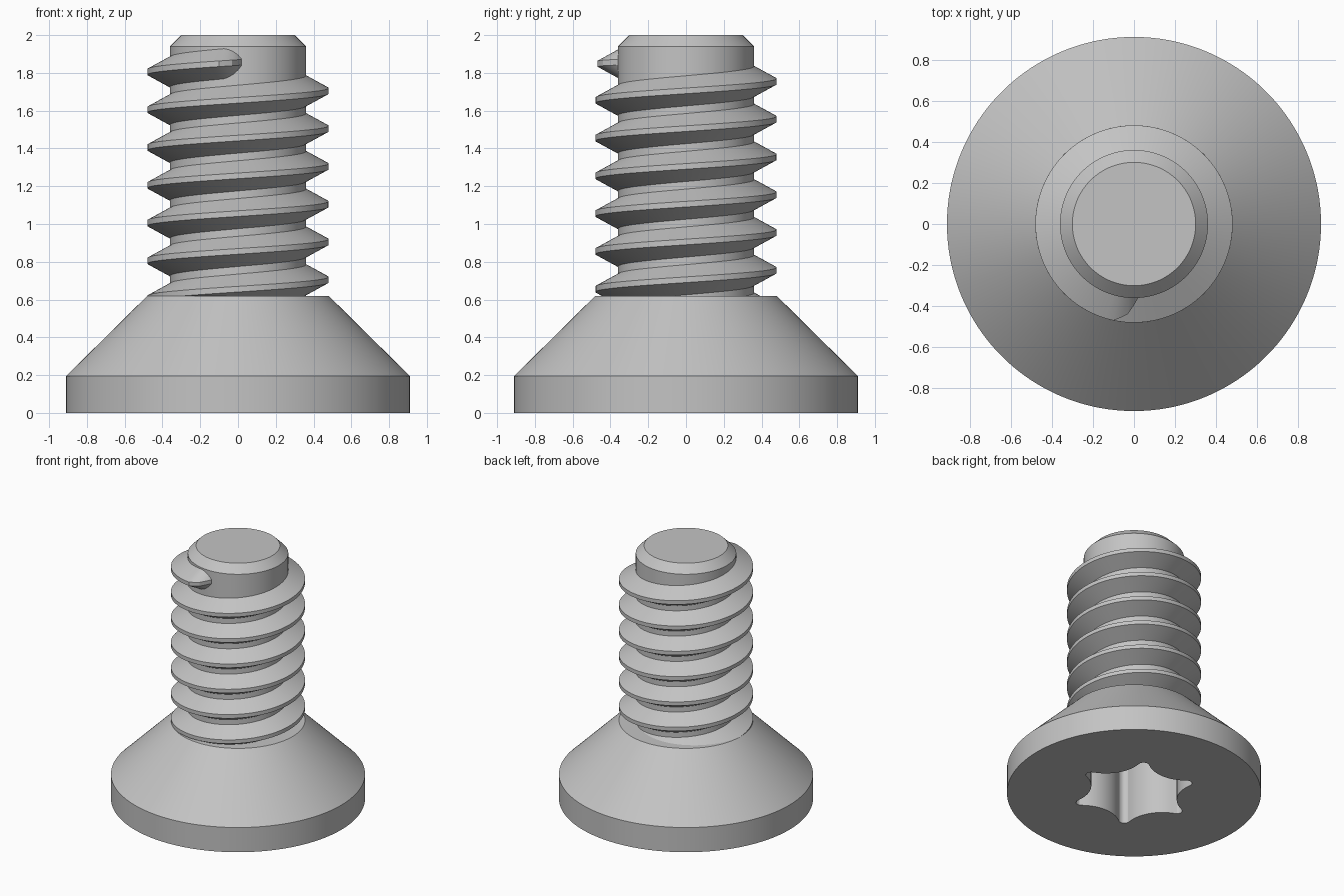
import bpy, bmesh, math
from math import sin, cos, pi, radians, sqrt

cube = bpy.data.objects.get("Cube")
if cube:
    bpy.data.objects.remove(cube, do_unlink=True)

steel = bpy.data.materials.new("grey_steel")
steel.use_nodes = True
GREY = (0.55, 0.55, 0.55, 1)
steel.diffuse_color = GREY
steel.node_tree.nodes["Principled BSDF"].inputs["Base Color"].default_value = GREY


def make_object(name, bm):
    bmesh.ops.recalc_face_normals(bm, faces=bm.faces)
    mesh = bpy.data.meshes.new(name)
    bm.to_mesh(mesh)
    bm.free()
    mesh.materials.append(steel)
    obj = bpy.data.objects.new(name, mesh)
    bpy.context.collection.objects.link(obj)
    bpy.ops.object.select_all(action='DESELECT')
    obj.select_set(True)
    bpy.context.view_layer.objects.active = obj
    bpy.ops.object.shade_smooth_by_angle(angle=radians(25))
    return obj


def skin(bm, rings):
    """Bridge closed loops of points in order and cap both ends."""
    loops = [[bm.verts.new(p) for p in ring] for ring in rings]
    for a, b in zip(loops, loops[1:]):
        for i in range(len(a)):
            j = (i + 1) % len(a)
            bm.faces.new((a[i], a[j], b[j], b[i]))
    bm.faces.new(loops[0])
    bm.faces.new(loops[-1])


# Six-lobed socket outline: tip arcs tangent to wide valley arcs
TIP, OUTER, INNER = 0.04, 0.44, 0.315
CT = OUTER - TIP
C30 = cos(pi / 6)
VALLEY = (CT**2 + INNER**2 - 2 * CT * INNER * C30 - TIP**2) / (2 * (TIP + CT * C30 - INNER))
CV = INNER + VALLEY
tangent_x = CT + (CV * C30 - CT) * TIP / (TIP + VALLEY)
tangent_y = CV * 0.5 * TIP / (TIP + VALLEY)
TANGENT = math.atan2(tangent_y, tangent_x)


def socket_radius(a):
    t = a % (pi / 3)
    t = min(t, pi / 3 - t)
    if t < TANGENT:
        return CT * cos(t) + sqrt(TIP**2 - (CT * sin(t))**2)
    t = pi / 6 - t
    return CV * cos(t) - sqrt(VALLEY**2 - (CV * sin(t))**2)


# Head and core: one turned profile, starting at the socket floor
SEGMENTS = 180
angles = [2 * pi * i / SEGMENTS for i in range(SEGMENTS)]
profile = [(None, 0.45), (None, 0), (0.91, 0), (0.91, 0.195), (0.48, 0.62),
           (0.36, 0.62), (0.36, 1.94), (0.3, 2)]
rings = []
for radius, z in profile:
    ring = []
    for a in angles:
        r = radius or socket_radius(a)
        ring.append((r * cos(a), r * sin(a), z))
    rings.append(ring)
bm = bmesh.new()
skin(bm, rings)
make_object("screw_head_and_core", bm)

# Thread: a ridge section swept up a right-handed helix
PITCH, END_Z, START_Z = 0.2, 1.855, 0.54


def ridge(degrees, crest_r=0.48, base=0.08, crest=0.015):
    """Section at an angle measured from the front of the screw."""
    a = radians(degrees - 90)
    z = END_Z + PITCH * degrees / 360
    section = [(0.33, -base), (0.36, -base), (crest_r, -crest),
               (crest_r, crest), (0.36, base), (0.33, base)]
    return [(r * cos(a), r * sin(a), z + dz) for r, dz in section]


start = -360 * (END_Z - START_Z) / PITCH
steps = 560
sections = [ridge(start + (-12 - start) * i / steps) for i in range(steps + 1)]
# Run-out at the top end
sections += [ridge(-8, 0.46, 0.073), ridge(-4, 0.44, 0.06),
             ridge(0, 0.395, 0.04), ridge(3, 0.362, 0.018)]
bm = bmesh.new()
skin(bm, sections)
make_object("screw_thread", bm)
